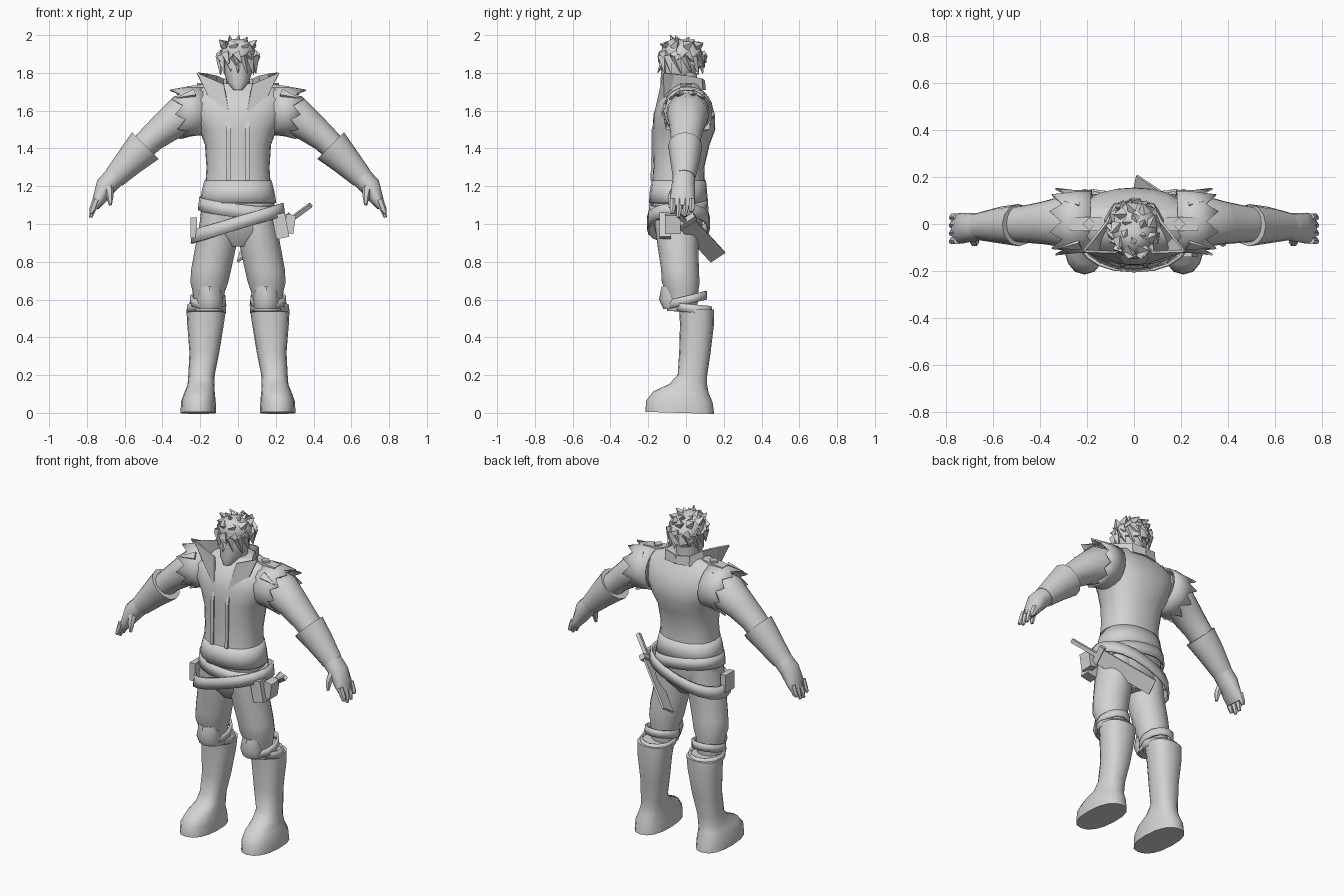
import bpy, bmesh, math
from mathutils import Vector, Matrix

default = bpy.data.objects.get("Cube")
if default:
    bpy.data.objects.remove(default, do_unlink=True)

gray = bpy.data.materials.new("plain_gray")
gray.use_nodes = True
gray.diffuse_color = (.65, .65, .65, 1)
gray.node_tree.nodes["Principled BSDF"].inputs["Base Color"].default_value = (.65, .65, .65, 1)


def finish(name, bm, mirror=False, thick=0, smooth=True):
    """Turn a bmesh into a named object, with optional thickness and mirroring."""
    bmesh.ops.recalc_face_normals(bm, faces=bm.faces)
    mesh = bpy.data.meshes.new(name)
    bm.to_mesh(mesh)
    bm.free()
    mesh.materials.append(gray)
    ob = bpy.data.objects.new(name, mesh)
    bpy.context.collection.objects.link(ob)
    if smooth:
        for other in bpy.context.selected_objects:
            other.select_set(False)
        ob.select_set(True)
        bpy.context.view_layer.objects.active = ob
        bpy.ops.object.shade_smooth_by_angle(angle=math.radians(45))
    if thick:
        solid = ob.modifiers.new("thickness", 'SOLIDIFY')
        solid.thickness = thick
        solid.offset = 0
    if mirror:
        ob.modifiers.new("other_side", 'MIRROR')
    return ob


def add_loft(bm, rings, sides=16, along=False, caps=True, tilt=(0, 0), power=1, jag=0):
    """Skin elliptical rings (x, y, z, radius_u, radius_v), level or across the path."""
    centers = [Vector(ring[:3]) for ring in rings]
    rows = []
    for i, ring in enumerate(rings):
        axis = Vector((0, 0, 1))
        if along:
            axis = (centers[min(i + 1, len(rings) - 1)] - centers[max(i - 1, 0)]).normalized()
        u = Vector((0, 1, 0)).cross(axis).normalized()
        v = axis.cross(u)
        row = []
        for k in range(sides):
            angle = math.tau * k / sides
            c, s = math.cos(angle), math.sin(angle)
            c = math.copysign(abs(c) ** power, c)
            s = math.copysign(abs(s) ** power, s)
            offset = u * c * ring[3] + v * s * ring[4]
            offset.z += tilt[0] * offset.x + tilt[1] * offset.y
            if jag and i == len(rings) - 1 and k % 2:
                offset = offset * 1.12 + axis * jag
            row.append(bm.verts.new(centers[i] + offset))
        rows.append(row)
    for low, high in zip(rows, rows[1:]):
        for k in range(sides):
            n = (k + 1) % sides
            bm.faces.new((low[k], low[n], high[n], high[k]))
    if caps:
        bm.faces.new(rows[0])
        bm.faces.new(rows[-1])


def loft(name, rings, mirror=False, thick=0, **options):
    bm = bmesh.new()
    add_loft(bm, rings, caps=not thick, **options)
    return finish(name, bm, mirror, thick)


def sheet(name, rows, thick=.01, mirror=True):
    """Open surface through rows of points."""
    bm = bmesh.new()
    grid = [[bm.verts.new(point) for point in row] for row in rows]
    for a, b in zip(grid, grid[1:]):
        for k in range(len(a) - 1):
            bm.faces.new((a[k], a[k + 1], b[k + 1], b[k]))
    return finish(name, bm, mirror, thick, smooth=False)


def box(name, center, size, turn=None, mirror=False):
    bm = bmesh.new()
    matrix = Matrix.Translation(center) @ (turn or Matrix()) @ Matrix.Diagonal((*size, 1))
    bmesh.ops.create_cube(bm, size=1, matrix=matrix)
    return finish(name, bm, mirror, smooth=False)


def spike(bm, base, tip, radius):
    base, tip = Vector(base), Vector(tip)
    turn = (tip - base).to_track_quat('Z', 'Y').to_matrix().to_4x4()
    bmesh.ops.create_cone(bm, cap_ends=True, segments=4, radius1=radius, radius2=.002,
                          depth=(tip - base).length,
                          matrix=Matrix.Translation((base + tip) / 2) @ turn)


# Torso, jacket and pelvis
loft("jacket_body", [
    (0, -.04, 1.22, .172, .14), (0, -.038, 1.3, .167, .135), (0, -.025, 1.42, .175, .15),
    (0, -.01, 1.5, .205, .165), (0, -.01, 1.58, .25, .163), (0, -.01, 1.66, .26, .135),
    (0, -.005, 1.71, .23, .09), (0, 0, 1.745, .13, .07)], sides=24, power=.85)
loft("pelvis", [
    (0, -.04, .88, .06, .07), (0, -.04, .95, .18, .12), (0, -.045, 1.05, .198, .14),
    (0, -.04, 1.15, .185, .135), (0, -.035, 1.25, .16, .125)], sides=20, power=.9)
sheet("jacket_front_edge", [
    [(x, -.155, 1.59), (x, -.178, 1.5), (x, -.18, 1.35), (x, -.184, 1.23)] for x in (.04, .06)], .008)

# High flared collar, open at the front
sheet("collar", [
    [(.045, -.16, 1.58), (.13, -.1, 1.64), (.13, .02, 1.7), (.08, .085, 1.71), (0, .1, 1.71)],
    [(.215, -.115, 1.8), (.17, -.06, 1.795), (.115, .01, 1.785), (.08, .08, 1.77), (0, .095, 1.76)]])
sheet("lapel", [
    [(.045, -.165, 1.58), (.14, -.11, 1.64)],
    [(.075, -.12, 1.74), (.215, -.115, 1.8)]])

# Neck and head
loft("neck", [(0, -.03, 1.6, .08, .09), (0, -.015, 1.7, .065, .07), (0, -.01, 1.8, .06, .07)])
loft("head", [
    (0, -.1, 1.71, .025, .028), (0, -.07, 1.75, .058, .066), (0, -.03, 1.82, .08, .1),
    (0, -.025, 1.88, .086, .108), (0, -.02, 1.94, .065, .085), (0, -.02, 1.965, .03, .04)])
nose = bmesh.new()
spike(nose, (0, -.125, 1.85), (0, -.15, 1.8), .015)
finish("nose", nose, smooth=False)

# Hair cap with rows of pointed locks
loft("hair_cap", [
    (0, -.01, 1.85, .09, .112), (0, -.015, 1.9, .098, .115), (0, -.015, 1.94, .08, .098),
    (0, -.015, 1.968, .05, .06), (0, -.015, 1.975, .015, .02)], sides=12, tilt=(0, -.2))
hair = bmesh.new()
lock_rows = [(13, 1.89, 1, 1.8, 1.05, .03), (10, 1.9, 1, 1.86, 1.22, .03),
             (9, 1.94, .8, 1.965, 1.12, .03), (6, 1.955, .4, 1.99, .62, .025)]
for count, base_z, base_r, tip_z, tip_r, width in lock_rows:
    for k in range(count):
        angle = math.tau * (k + .3) / count
        twist = angle + .3
        spike(hair, (.09 * base_r * math.cos(angle), -.02 + .105 * base_r * math.sin(angle), base_z),
              (.09 * tip_r * math.cos(twist), -.02 + .105 * tip_r * math.sin(twist),
               tip_z + .012 * math.sin(k * 5)), width)
finish("hair_locks", hair, smooth=False)

# Arms, torn sleeves and gloves
loft("arm", [
    (.18, .01, 1.59, .115, .115), (.3, .01, 1.575, .108, .11), (.38, .005, 1.515, .086, .092),
    (.46, 0, 1.45, .072, .08), (.56, 0, 1.35, .065, .07)], mirror=True, along=True)
loft("torn_sleeve", [
    (.18, .01, 1.6, .125, .13), (.25, .01, 1.597, .128, .13), (.285, .01, 1.59, .122, .125)],
    mirror=True, thick=.008, along=True, sides=20, jag=.05)
loft("glove_cuff", [
    (.49, -.005, 1.415, .1, .09), (.57, -.005, 1.335, .08, .078), (.655, -.01, 1.245, .06, .06)],
    mirror=True, along=True, sides=12)
loft("hand", [
    (.64, -.01, 1.262, .056, .058), (.7, -.015, 1.2, .056, .062), (.735, -.018, 1.13, .036, .066),
    (.758, -.02, 1.09, .022, .062)], mirror=True, along=True, sides=12)
fingers = bmesh.new()
for y, drop in ((-.07, .02), (-.036, 0), (-.002, .005), (.03, .03)):
    add_loft(fingers, [(.75, y, 1.13, .02, .018), (.768, y, 1.08, .018, .017),
                       (.78, y - .005, 1.035 + drop, .008, .01)], sides=6, along=True)
add_loft(fingers, [(.685, -.05, 1.2, .026, .024), (.678, -.078, 1.15, .02, .02),
                   (.676, -.085, 1.1, .008, .01)], sides=6, along=True)
finish("fingers", fingers, mirror=True)

# Shoulder straps with diamond studs
box("shoulder_strap", (.2, 0, 1.725), (.14, .06, .025), Matrix.Rotation(.12, 4, 'Y'), mirror=True)
box("strap_stud", (.19, 0, 1.735), (.04, .04, .025), Matrix.Rotation(math.pi / 4, 4, 'Z'), mirror=True)
shreds = bmesh.new()
for y in (-.08, -.03, .03, .08):
    spike(shreds, (.23, y, 1.685), (.325, y * 1.3, 1.7 - abs(y) * .4), .03)
finish("shoulder_shreds", shreds, mirror=True, smooth=False)

# Trousers
loft("trouser_leg", [
    (.155, -.02, .54, .075, .08), (.155, -.02, .64, .085, .085), (.152, -.028, .69, .1, .1),
    (.142, -.032, .76, .106, .1), (.118, -.042, .88, .108, .108), (.104, -.045, 1, .1, .12),
    (.1, -.045, 1.1, .09, .12)], mirror=True)

# Knee guards, bands and boots
loft("knee_guard", [
    (.15, -.06, .55, .062, .06), (.15, -.07, .6, .07, .073), (.15, -.06, .67, .06, .07)],
    mirror=True, sides=8)
loft("knee_band", [(.16, .005, .575, .09, .1), (.16, .005, .62, .088, .1)],
     mirror=True, thick=.012, sides=12, tilt=(0, .25))
loft("boot", [
    (.21, -.033, 0, .094, .182), (.21, -.035, .06, .092, .176), (.203, -.026, .11, .08, .146),
    (.196, .012, .15, .071, .1), (.193, .034, .2, .07, .078), (.178, .047, .32, .079, .083),
    (.172, .058, .47, .097, .09), (.168, .055, .55, .105, .092)],
    mirror=True, power=.85, tilt=(0, -.03))
loft("boot_top", [(.168, .04, .53, .1, .1), (.165, .025, .575, .098, .105)],
     mirror=True, thick=.01, tilt=(0, -.1), sides=12)

# Waist sash and belts
loft("waist_sash", [(0, -.04, 1.11, .197, .15), (0, -.04, 1.17, .187, .146), (0, -.038, 1.23, .172, .138)],
     thick=.012, sides=20, power=.9)
loft("cross_sash", [(0, -.04, 1.05, .207, .155), (0, -.04, 1.12, .2, .15)],
     thick=.01, sides=20, tilt=(-.12, .1), power=.9)
loft("hip_belt", [(0, -.04, .97, .245, .16), (0, -.04, 1.04, .235, .16)],
     thick=.012, sides=20, tilt=(.3, 0), power=.9)
box("belt_pouch_left", (.225, -.11, .99), (.07, .06, .13), Matrix.Rotation(-.2, 4, 'Y'))
box("belt_pouch_small", (.275, -.07, 1.0), (.05, .08, .1), Matrix.Rotation(.15, 4, 'Y'))
box("belt_pouch_right", (-.235, -.07, .98), (.035, .085, .11))

# Broad blade slung behind the left hip
pommel, tip = Vector((.385, -.085, 1.1)), Vector((.005, .168, .825))
length_axis = (tip - pommel).normalized()
width_axis = Vector((.02, .075, .055)).normalized()
flat_axis = length_axis.cross(width_axis).normalized()
width_axis = flat_axis.cross(length_axis)
turn = Matrix((length_axis, width_axis, flat_axis)).transposed().to_4x4()
for part, start, end, width, depth in (("blade", .36, 1, .094, .012),
                                       ("blade_guard", .3, .36, .12, .035),
                                       ("blade_grip", 0, .32, .022, .022)):
    span = (tip - pommel).length * (end - start)
    box(part, pommel.lerp(tip, (start + end) / 2), (span, width, depth), turn)
